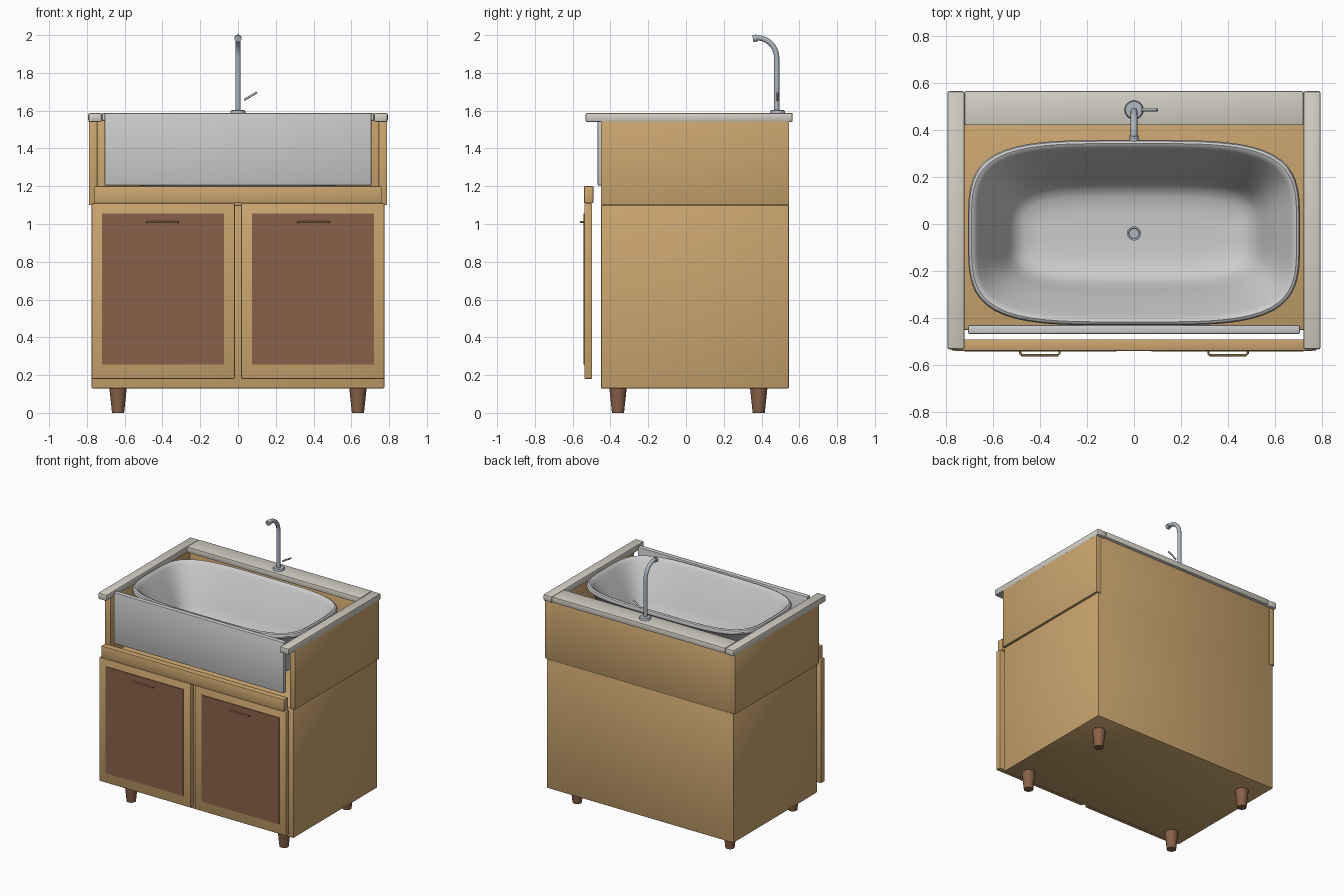
import bpy, bmesh, math
from mathutils import Vector

if "Cube" in bpy.data.objects:
    bpy.data.objects.remove(bpy.data.objects["Cube"])


def mat(name, rgb):
    m = bpy.data.materials.new(name)
    m.diffuse_color = (*rgb, 1)
    m.use_nodes = True
    m.node_tree.nodes["Principled BSDF"].inputs["Base Color"].default_value = m.diffuse_color
    return m


WOOD = mat("oak", (0.60, 0.38, 0.16))
BROWN = mat("walnut", (0.25, 0.12, 0.065))
STONE = mat("stone", (0.66, 0.63, 0.56))
STEEL = mat("steel", (0.42, 0.47, 0.52))


def finish(name, bm, material=None, smooth=True):
    bmesh.ops.recalc_face_normals(bm, faces=bm.faces[:])
    me = bpy.data.meshes.new(name)
    bm.to_mesh(me)
    bm.free()
    ob = bpy.data.objects.new(name, me)
    bpy.context.collection.objects.link(ob)
    if material:
        me.materials.append(material)
    if smooth:
        bpy.ops.object.select_all(action='DESELECT')
        ob.select_set(True)
        bpy.context.view_layer.objects.active = ob
        bpy.ops.object.shade_smooth_by_angle(angle=math.radians(35))
    return ob


def box(name, x, y, z, material=None, bevel=0.005):
    bm = bmesh.new()
    bmesh.ops.create_cube(bm, size=1)
    for v in bm.verts:
        v.co = Vector([(r[0] + r[1]) / 2 + c * (r[1] - r[0]) for c, r in zip(v.co, (x, y, z))])
    if bevel:
        bmesh.ops.bevel(bm, geom=bm.edges[:], offset=bevel, segments=2, profile=0.5, affect='EDGES')
    return finish(name, bm, material)


def lathe(name, loc, profile, material, n=24):
    """Closed turned solid from (radius, z) pairs."""
    bm = bmesh.new()
    rings = [[bm.verts.new((loc[0] + r * math.cos(2 * math.pi * i / n),
                            loc[1] + r * math.sin(2 * math.pi * i / n), z))
              for i in range(n)] for r, z in profile]
    skin(bm, rings)
    return finish(name, bm, material)


def skin(bm, rings):
    n = len(rings[0])
    for a, b in zip(rings, rings[1:]):
        for i in range(n):
            bm.faces.new((a[i], a[(i + 1) % n], b[(i + 1) % n], b[i]))
    bm.faces.new(rings[0])
    bm.faces.new(rings[-1])


def tube(name, points, radius, material, n=16):
    """Round tube swept along a list of points."""
    pts = [Vector(p) for p in points]
    bm = bmesh.new()
    rings = []
    for i, p in enumerate(pts):
        t = (pts[min(i + 1, len(pts) - 1)] - pts[max(i - 1, 0)]).normalized()
        u = t.cross(Vector((1, 0, 0)) if abs(t.x) < 0.7 else Vector((0, 1, 0))).normalized()
        w = t.cross(u)
        rings.append([bm.verts.new(p + radius * (u * math.cos(2 * math.pi * k / n) + w * math.sin(2 * math.pi * k / n)))
                      for k in range(n)])
    skin(bm, rings)
    return finish(name, bm, material)


# Cabinet and upper surround
box("cabinet_body", (-0.775, 0.775), (-0.45, 0.545), (0.13, 1.10), WOOD)
box("back_panel", (-0.75, 0.75), (0.495, 0.542), (1.095, 1.55), WOOD, 0.003)
box("front_rail", (-0.76, 0.76), (-0.54, -0.49), (1.11, 1.20), WOOD)

# Stone back counter
box("back_counter", (-0.72, 0.72), (0.42, 0.565), (1.545, 1.588), STONE, 0.006)

# Mirrored parts
for s, side in ((-1, "left"), (1, "right")):
    def span(a, b):
        return tuple(sorted((s * a, s * b)))
    box(side + "_side_panel", span(0.745, 0.79), (-0.45, 0.545), (1.10, 1.55), WOOD, 0.003)
    box(side + "_counter", span(0.72, 0.793), (-0.533, 0.565), (1.54, 1.588), STONE, 0.01)
    box(side + "_door", span(0.017, 0.775), (-0.538, -0.497), (0.18, 1.11), WOOD)
    box(side + "_door_panel", span(0.075, 0.72), (-0.543, -0.52), (0.255, 1.055), BROWN, 0)
    # Bracket handle
    tube(side + "_handle", [(s * 0.40 - 0.083, -0.535, 1.01), (s * 0.40 - 0.083, -0.552, 1.01),
                            (s * 0.40 - 0.078, -0.558, 1.01), (s * 0.40 + 0.078, -0.558, 1.01),
                            (s * 0.40 + 0.083, -0.552, 1.01), (s * 0.40 + 0.083, -0.535, 1.01)],
         0.005, WOOD, 8)
    for y, end in ((-0.36, "front"), (0.385, "back")):
        lathe(f"{end}_{side}_leg", (s * 0.635, y), [(0.032, 0), (0.046, 0.132)], BROWN)

# Apron front of the sink
box("sink_apron", (-0.706, 0.706), (-0.468, -0.43), (1.203, 1.588), None, 0.008)

# Basin: superellipse rings running from underside, over the rim, to the floor
bm = bmesh.new()
rings = []
N = 96
for inset, z in [(0.27, 1.18), (0.20, 1.19), (0.16, 1.24), (0.12, 1.33), (0.07, 1.44), (0.025, 1.53),
                 (0.002, 1.552), (0.0, 1.565), (0.005, 1.577), (0.015, 1.583), (0.026, 1.578), (0.038, 1.56),
                 (0.06, 1.52), (0.11, 1.43), (0.155, 1.33), (0.18, 1.27), (0.205, 1.235), (0.24, 1.215),
                 (0.29, 1.206), (0.34, 1.204)]:
    ring = []
    for i in range(N):
        c, d = math.cos(2 * math.pi * i / N), math.sin(2 * math.pi * i / N)
        k = (c ** 4 + d ** 4) ** -0.25
        ring.append(bm.verts.new(((0.706 - inset) * c * k, -0.037 + (0.394 - inset) * d * k, z)))
    rings.append(ring)
skin(bm, rings)
finish("sink_basin", bm)

# Drain
lathe("drain", (0, -0.04), [(0.03, 1.195), (0.03, 1.212), (0.023, 1.212), (0.021, 1.206)], STEEL)

# Faucet: base, swan neck, nozzle and lever
lathe("faucet_base", (0, 0.485), [(0.04, 1.58), (0.04, 1.596), (0.036, 1.602), (0.016, 1.604)], STEEL, 32)
neck = [(0, 0.48, 1.59), (0, 0.48, 1.72)]
neck += [(0, 0.375 + 0.105 * math.cos(a), 1.88 + 0.106 * math.sin(a))
         for a in [math.radians(96) * i / 14 for i in range(15)]]
tube("faucet_neck", neck, 0.014, STEEL)
tube("faucet_nozzle", [(0, 0.376, 1.985), (0, 0.354, 1.981)], 0.0185, STEEL)
tube("faucet_lever", [(0.033, 0.485, 1.657), (0.10, 0.485, 1.697)], 0.006, STEEL, 12)
